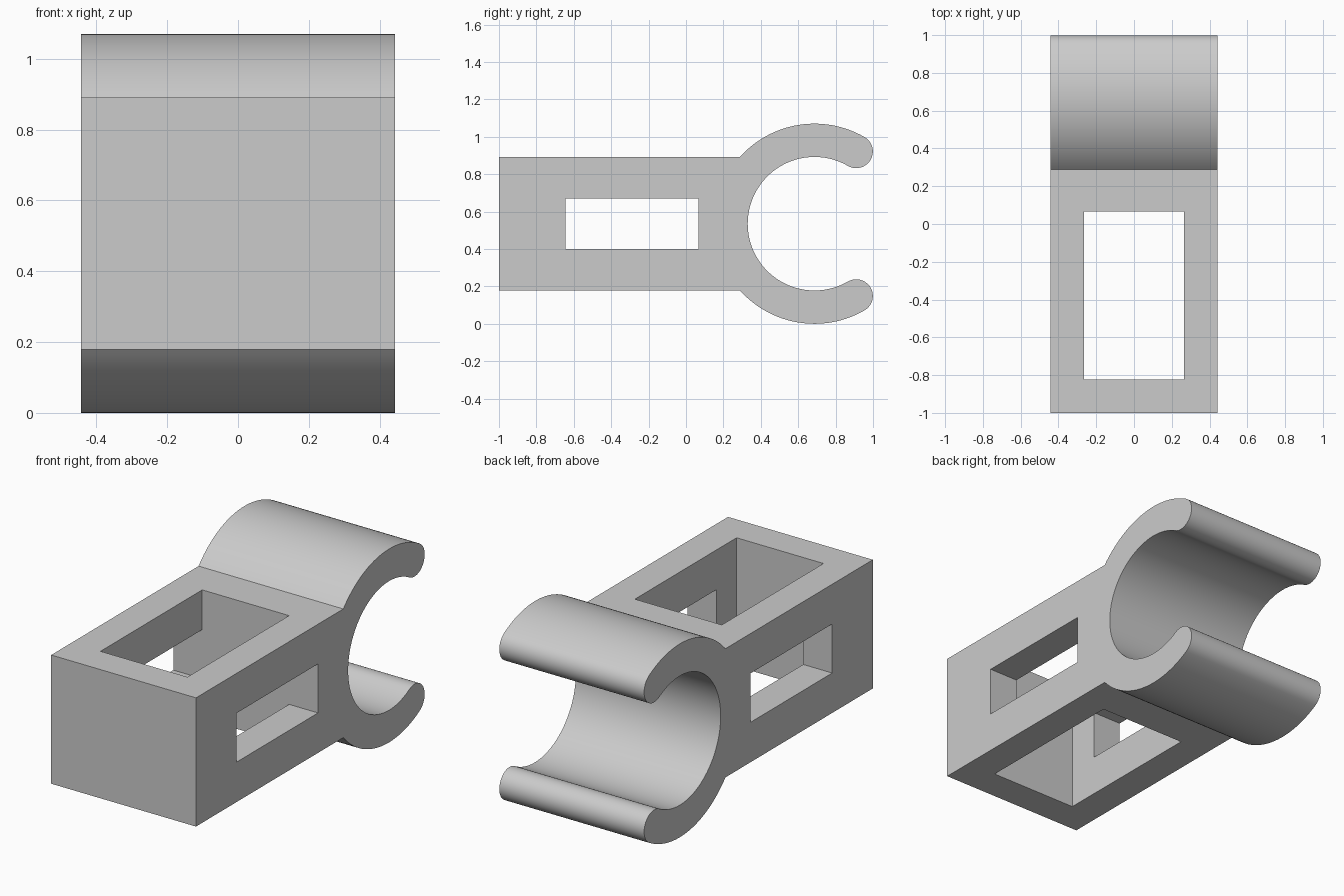
import bpy
import bmesh
from math import asin, cos, degrees, radians, sin

default = bpy.data.objects.get("Cube")
if default:
    bpy.data.objects.remove(default, do_unlink=True)

HALF_WIDTH = 0.443
CENTRE = (0.687, 0.535)          # clip axis in (y, z)
OUTER, INNER = 0.535, 0.357
MID, TIP = (OUTER + INNER) / 2, (OUTER - INNER) / 2
BODY_BACK, BODY_HALF = -1.0, 0.356
OPENING = 60                     # half angle of the clip mouth


def arc(centre, radius, start, end, steps):
    angles = [radians(start + (end - start) * i / steps) for i in range(steps + 1)]
    return [(centre[0] + radius * cos(a), centre[1] + radius * sin(a)) for a in angles]


def tip_centre(angle):
    return arc(CENTRE, MID, angle, angle, 1)[0]


def extrude_profile(name, points, half_width):
    """Extrude a (y, z) outline symmetrically along x."""
    bm = bmesh.new()
    face = bm.faces.new([bm.verts.new((-half_width, y, z)) for y, z in points])
    result = bmesh.ops.extrude_face_region(bm, geom=[face])
    moved = [v for v in result["geom"] if isinstance(v, bmesh.types.BMVert)]
    bmesh.ops.translate(bm, verts=moved, vec=(2 * half_width, 0, 0))
    bmesh.ops.recalc_face_normals(bm, faces=bm.faces)
    mesh = bpy.data.meshes.new(name)
    bm.to_mesh(mesh)
    bm.free()
    obj = bpy.data.objects.new(name, mesh)
    bpy.context.collection.objects.link(obj)
    return obj


def rectangle(y0, y1, z0, z1):
    return [(y0, z0), (y1, z0), (y1, z1), (y0, z1)]


# Outline: upper arm, block, lower arm, rounded tips and clip bore
join = degrees(asin(BODY_HALF / OUTER))
top, bottom = CENTRE[1] + BODY_HALF, CENTRE[1] - BODY_HALF
outline = arc(CENTRE, OUTER, OPENING, 180 - join, 32)
outline += [(BODY_BACK, top), (BODY_BACK, bottom)]
outline += arc(CENTRE, OUTER, 180 + join, 360 - OPENING, 32)
outline += arc(tip_centre(-OPENING), TIP, -OPENING, 180 - OPENING, 20)[1:-1]
outline += arc(CENTRE, INNER, 360 - OPENING, OPENING, 80)
outline += arc(tip_centre(OPENING), TIP, 180 + OPENING, 360 + OPENING, 20)[1:-1]
clip = extrude_profile("clip_block", outline, HALF_WIDTH)

# Vertical pocket and side window
cutters = [
    extrude_profile("pocket_cutter", rectangle(-0.822, 0.067, -0.5, 1.5), 0.266),
    extrude_profile("window_cutter", rectangle(-0.645, 0.067, 0.4, 0.671), 1.0),
]
bpy.context.view_layer.objects.active = clip
for cutter in cutters:
    cutter.hide_render = True
    cut = clip.modifiers.new(cutter.name, "BOOLEAN")
    cut.operation = "DIFFERENCE"
    cut.solver = "EXACT"
    cut.object = cutter
    bpy.ops.object.modifier_apply(modifier=cut.name)
for cutter in cutters:
    bpy.data.objects.remove(cutter, do_unlink=True)

# Plain grey material
grey = bpy.data.materials.new("light_grey")
grey.use_nodes = True
colour = (0.6, 0.6, 0.6, 1)
grey.diffuse_color = colour
grey.node_tree.nodes["Principled BSDF"].inputs["Base Color"].default_value = colour
clip.data.materials.clear()
clip.data.materials.append(grey)

# Smooth curves with crisp edges
bpy.ops.object.select_all(action="DESELECT")
clip.select_set(True)
bpy.ops.object.shade_smooth_by_angle(angle=radians(25))
